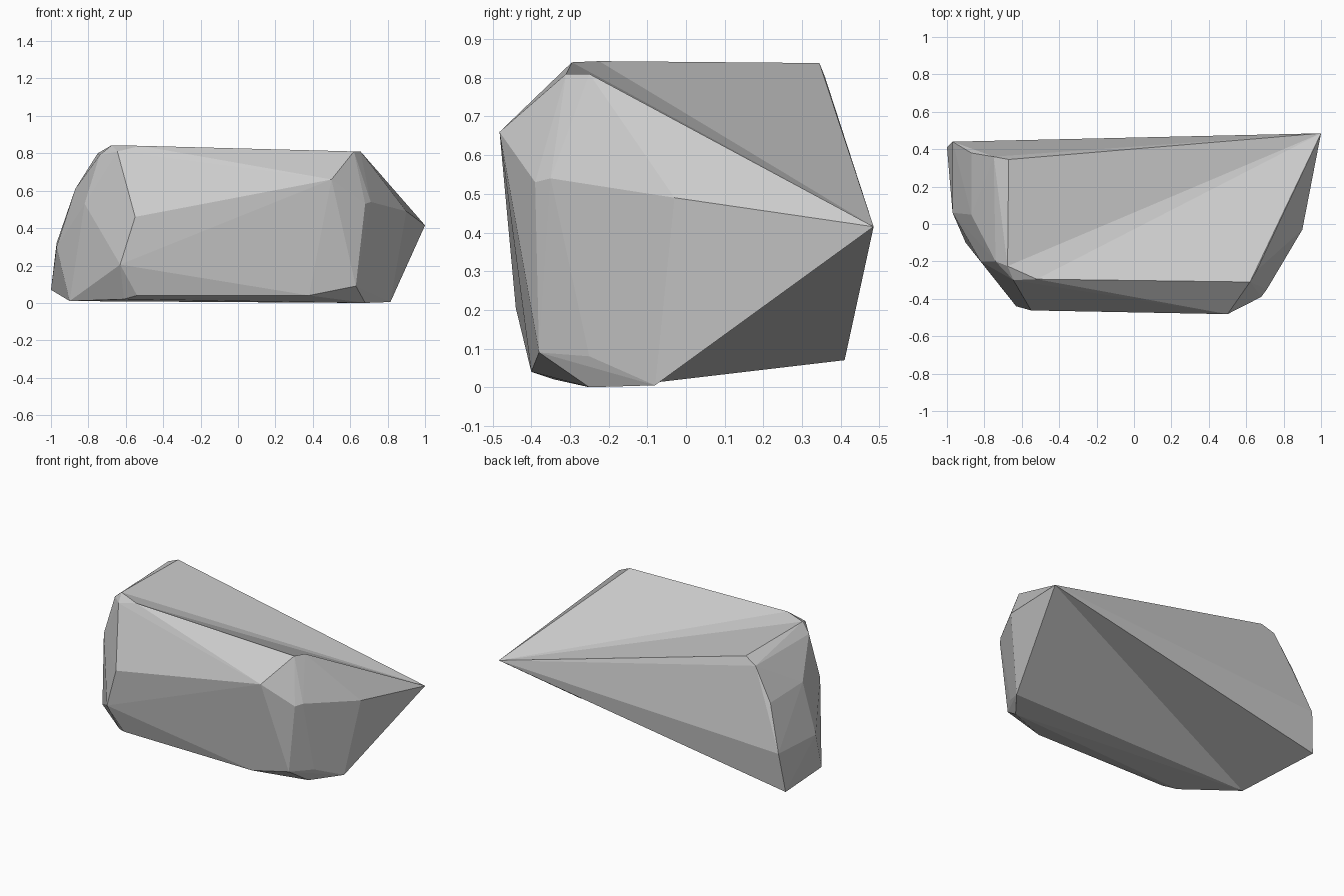
import bpy, bmesh

if "Cube" in bpy.data.objects:
    bpy.data.objects.remove(bpy.data.objects["Cube"])

# Main corners that carry the big facets
tip = (1.0, 0.485, 0.415)
back_top = (-0.67, 0.345, 0.838)
left_foot = (-0.90, -0.10, 0.01)
right_foot = (0.815, -0.08, 0.005)
back_foot = (-1.0, 0.41, 0.07)
top_rim = [(-0.676, -0.225, 0.843), (-0.52, -0.295, 0.84),
           (0.62, -0.31, 0.81), (0.655, -0.25, 0.81)]

# Smaller corners around the sides
left_side = [(-0.97, 0.44, 0.32), (-0.75, 0.36, 0.80), (-0.87, 0.38, 0.60),
             (-0.87, 0.05, 0.61), (-0.97, 0.06, 0.30), (-0.82, -0.20, 0.53),
             (-0.74, -0.20, 0.79), (-0.645, -0.30, 0.81)]
front_face = [(-0.63, -0.44, 0.205), (-0.55, -0.462, 0.46), (0.50, -0.482, 0.66),
              (0.68, -0.39, 0.53), (0.71, -0.35, 0.54), (0.90, -0.03, 0.49)]
bottom_rim = [(0.38, -0.40, 0.04), (0.63, -0.38, 0.09), (0.72, -0.25, 0.08),
              (0.79, -0.12, 0.05), (0.68, -0.25, 0.0),
              (-0.54, -0.39, 0.04), (-0.61, -0.34, 0.02)]

bm = bmesh.new()
corner = {}
for p in ([tip, back_top, left_foot, right_foot, back_foot]
          + top_rim + left_side + front_face + bottom_rim):
    corner[p] = bm.verts.new(p)
bmesh.ops.convex_hull(bm, input=bm.verts[:])


def refan(apex, ring):
    """Replace the hull facets inside a patch by a fan from apex (makes a valley)."""
    a, loop = corner[apex], [corner[p] for p in ring]
    patch = set(loop + [a])
    bmesh.ops.delete(bm, geom=[f for f in bm.faces if set(f.verts) <= patch],
                     context='FACES_ONLY')
    for u, v in zip(loop, loop[1:]):
        bm.faces.new((a, u, v))
    bmesh.ops.delete(bm, geom=[e for e in bm.edges if not e.link_faces],
                     context='EDGES_FACES')


# Sunken top and sunken underside, both fanning out from the tip
refan(tip, [back_top] + top_rim)
refan(tip, [right_foot, left_foot, back_foot])

bmesh.ops.delete(bm, geom=[v for v in bm.verts if not v.link_faces], context='VERTS')
bmesh.ops.recalc_face_normals(bm, faces=bm.faces[:])

mesh = bpy.data.meshes.new("boulder")
bm.to_mesh(mesh)
bm.free()
boulder = bpy.data.objects.new("boulder", mesh)
bpy.context.collection.objects.link(boulder)
